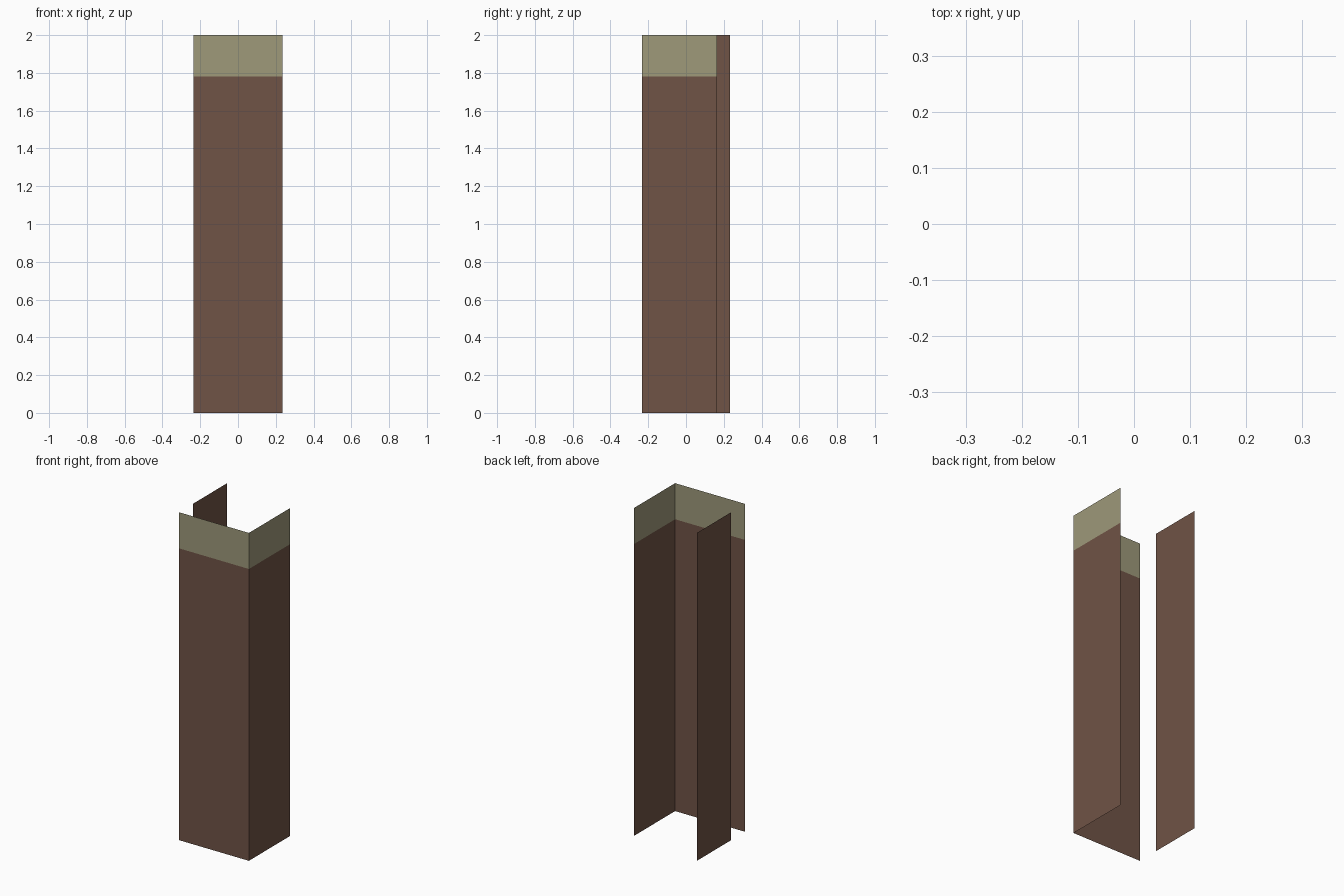
import bpy, bmesh

if "Cube" in bpy.data.objects:
    bpy.data.objects.remove(bpy.data.objects["Cube"])

HX, HY, H, BAND = 0.236, 0.232, 2.0, 1.78


def material(name, rgb):
    m = bpy.data.materials.new(name)
    m.diffuse_color = (*rgb, 1.0)
    m.use_nodes = True
    m.node_tree.nodes["Principled BSDF"].inputs["Base Color"].default_value = m.diffuse_color
    return m


brown = material("brown", (0.162, 0.087, 0.061))
olive = material("olive", (0.342, 0.319, 0.195))


def panel(name, start, end, levels):
    """Thin upright sheet from start to end (x, y), split at the given heights."""
    bm = bmesh.new()
    rows = [[bm.verts.new((*p, z)) for p in (start, end)] for z in levels]
    for (a, b), (d, c) in zip(rows, rows[1:]):
        face = bm.faces.new((a, b, c, d))
        # the strip above the band height is olive
        face.material_index = int(a.co.z >= BAND - 1e-4)
    mesh = bpy.data.meshes.new(name)
    bm.to_mesh(mesh)
    bm.free()
    mesh.materials.append(brown)
    mesh.materials.append(olive)
    bpy.context.collection.objects.link(bpy.data.objects.new(name, mesh))


# Front and right walls carry the olive top band
panel("front_wall", (-HX, -HY), (HX, -HY), (0, BAND, H))
panel("right_wall", (HX, -HY), (HX, 0.165), (0, BAND, H))
# Left wall is plain brown and stands apart from the front
panel("left_wall", (-HX, HY), (-HX, -0.095), (0, H))
